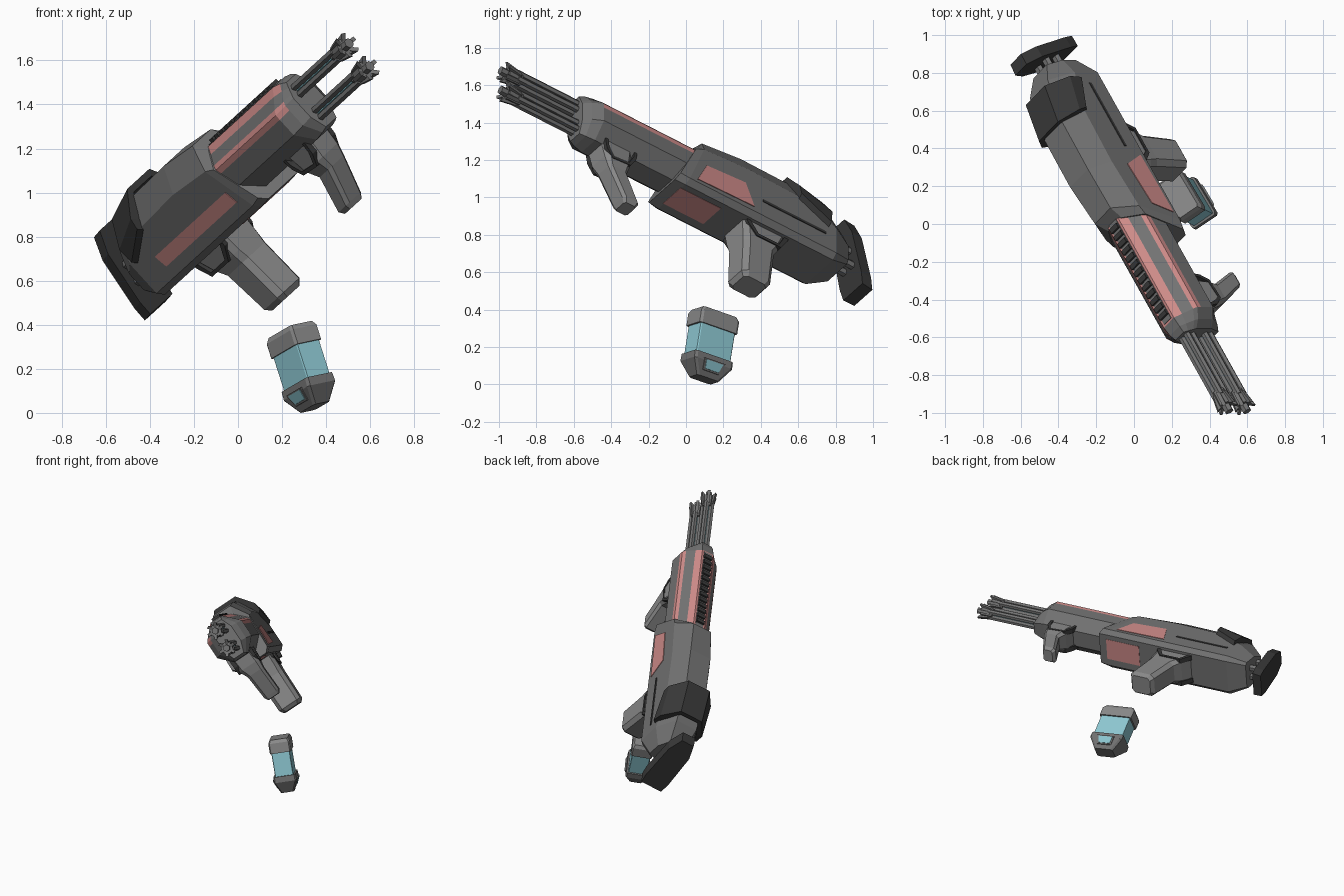
import bpy, bmesh, math
from mathutils import Vector, Matrix

if "Cube" in bpy.data.objects:
    bpy.data.objects.remove(bpy.data.objects["Cube"])

def mat(name, r, g, b):
    m = bpy.data.materials.new(name)
    m.diffuse_color = (r, g, b, 1)
    m.use_nodes = True
    m.node_tree.nodes["Principled BSDF"].inputs["Base Color"].default_value = m.diffuse_color
    return m

GREY = mat("body_grey", .17, .17, .17)
LIGHT = mat("light_grey", .25, .25, .25)
DARK = mat("dark_grey", .04, .04, .04)
PINK = mat("pink", .62, .26, .25)
TEAL = mat("teal", .27, .58, .65)

def frame(x, z, origin):
    """Matrix whose local x is forward, y left and z up."""
    x = Vector(x).normalized()
    z = Vector(z)
    z = (z - x * z.dot(x)).normalized()
    y = z.cross(x)
    m = Matrix((x, y, z)).transposed().to_4x4()
    m.translation = Vector(origin)
    return m

GUN = frame((.446, -.797, .407), (-.674, 0, .739), (.353, .362, .322))
MAG = frame((.49, -.82, .287), (-.3, .15, .94), (.29, .125, .21))

def loft(name, rings, mats, M=GUN, strip=None):
    """Skin rings of points, capped at both ends; strip picks the material per column and span."""
    bm = bmesh.new()
    vs = [[bm.verts.new(M @ Vector(p)) for p in r] for r in rings]
    n = len(rings[0])
    for j, (r0, r1) in enumerate(zip(vs, vs[1:])):
        for i in range(n):
            f = bm.faces.new((r0[i], r0[(i + 1) % n], r1[(i + 1) % n], r1[i]))
            f.material_index = strip(i, j) if strip else 0
    bm.faces.new(vs[0])
    bm.faces.new(vs[-1])
    bmesh.ops.recalc_face_normals(bm, faces=bm.faces)
    me = bpy.data.meshes.new(name)
    bm.to_mesh(me)
    bm.free()
    for m in mats:
        me.materials.append(m)
    ob = bpy.data.objects.new(name, me)
    bpy.context.collection.objects.link(ob)
    return ob

def mirror_ring(a, half, lean=0):
    """Ring at station a from (half width, height) points, leaning along a with height."""
    h = [(a + lean * (b - half[0][1]), w, b) for w, b in half]
    return h + [(x, -w, b) for x, w, b in reversed(h)]

def box(name, a, w, b, m, M=GUN):
    rect = lambda x: [(x, w[0], b[0]), (x, w[1], b[0]), (x, w[1], b[1]), (x, w[0], b[1])]
    return loft(name, [rect(a[0]), rect(a[1])], [m], M)

def tube(name, a0, a1, w, b, r0, r1, n, m):
    ring = lambda a, r: [(a, w + r * math.cos(2 * math.pi * i / n),
                          b + r * math.sin(2 * math.pi * i / n)) for i in range(n)]
    return loft(name, [ring(a0, r0), ring(a1, r1)], [m])

def side_plate(name, poly, w, t, m):
    s = 1 if w > 0 else -1
    return loft(name, [[(a, w - s * .01, b) for a, b in poly],
                       [(a, w + s * t, b) for a, b in poly]], [m])

def block(a0, a1, hw, b, c=.3, wc=0):
    """Eight-sided horizontal ring with cut corners."""
    m, h, k = (a0 + a1) / 2, (a1 - a0) / 2, 1 - c
    pts = [(1, k), (k, 1), (-k, 1), (-1, k), (-1, -k), (-k, -1), (k, -1), (1, -k)]
    return [(m + h * x, wc + hw * y, b) for x, y in pts]

# Fore body: octagon with pink strips, tapering to a narrow grey nose
fore = [(.06, .675), (.14, .76), (.14, .855), (.14, .882), (.124, .903), (.078, .95), (.045, .985)]
neck = [(.05, .682), (.105, .765), (.105, .858), (.105, .884), (.095, .904), (.066, .944), (.042, .975)]
nose = [(.04, .69), (.068, .77), (.068, .86), (.068, .887), (.06, .905), (.048, .935), (.036, .96)]
loft("fore_body", [mirror_ring(.42, fore), mirror_ring(1.11, fore), mirror_ring(1.165, neck),
                   mirror_ring(1.2, nose)], [GREY, PINK],
     strip=lambda i, j: 1 if i in (2, 3, 5, 6, 7, 9, 10) and (j == 0 or j == 1 and i > 6) else 0)

# Top rail with teeth
box("rail", (.44, 1.1), (-.03, .03), (.97, .989), GREY)
for i in range(13):
    a = .47 + i * .048
    box("rail_tooth", (a, a + .027), (-.03, .03), (.98, 1.004), DARK)

# Main body: station, lean, then bottom, side and top points
body = [(.615, -.45, .625, .115, .66, .145, .89, .06, .975),
        (.55, -.36, .62, .12, .65, .15, .91, .07, 1.035),
        (.15, 0, .62, .12, .65, .15, .93, .08, 1.055),
        (-.18, 0, .62, .12, .65, .15, .92, .08, 1.05),
        (-.44, 0, .62, .12, .65, .15, .83, .08, .98),
        (-.56, 0, .68, .085, .70, .10, .80, .06, .89)]
loft("main_body", [mirror_ring(s[0], [(s[3], s[2]), (s[5], s[4]), (s[5], s[6]), (s[7], s[8])], s[1])
                   for s in body], [GREY])

# Side windows, slot and belly panel
side_plate("window", [(.49, .67), (.43, .80), (.17, .82), (.11, .68)], .15, .004, PINK)
side_plate("side_slot", [(.05, .748), (.05, .764), (-.37, .764), (-.37, .748)], .15, .004, DARK)
side_plate("long_panel", [(.47, .71), (.455, .778), (-.26, .778), (-.245, .71)], -.15, .004, PINK)
box("belly_panel", (.285, .555), (-.07, .085), (.618, .63), PINK)

# Cheek pad: saddle over the back of the body
def saddle(a_top, a_mid, a_low, top, mid, low):
    half = [(a_low, .175, low), (a_mid, .17, mid), (a_top, .085, top)]
    outer = half + [(a, -w, b) for a, w, b in reversed(half)]
    inner = [(a, w * .8, b - .03) for a, w, b in outer]
    return outer + inner[::-1]

front, back = saddle(-.16, -.18, -.19, 1.09, .98, .925), saddle(-.40, -.40, -.39, 1.035, .91, .83)
for i in range(5):   # one wedge per fold of the pad
    idx = (i, i + 1, 10 - i, 11 - i)
    loft("cheek_pad", [[front[k] for k in idx], [back[k] for k in idx]], [DARK])

# Butt plate, leaning forward, on four struts
plate = [(.085, .60), (.095, .67), (.088, .93), (.05, 1.035)]
loft("butt_plate", [mirror_ring(-.665, plate, .22),
                    mirror_ring(-.735, [(w * .94, b - .005) for w, b in plate], .22)], [DARK])
for b in (.75, .84):
    for w in (-.035, .035):
        tube("butt_strut", -.5, -.65, w, b, .024, .024, 6, GREY)

# Grips: lofted cut-corner blocks, top to tip
loft("rear_grip", [block(-.16, .14, .10, .66, .2), block(-.11, .13, .095, .545, .25, .005),
                   block(-.08, .125, .088, .49, .3, .01), block(-.055, .135, .085, .265, .3, .012),
                   block(-.035, .115, .066, .238, .3, .012)], [LIGHT])
loft("fore_grip", [block(.86, 1.07, .08, .70), block(.88, 1.045, .08, .60, .3, .005),
                   block(.90, 1.02, .062, .54, .3, .015), block(.82, .925, .058, .365, .3, .018),
                   block(.835, .91, .044, .34, .3, .018)], [LIGHT])

# Thin dark outlines on both sides of the grip roots
def band(name, path, hw, t=.018):
    mid = sum(a for a, b in path) / len(path)
    inner = [(mid + (a - mid) * .84, b + t) for a, b in path]
    for s in (-1, 1):
        for i in range(len(path) - 1):
            q = [path[i], path[i + 1], inner[i + 1], inner[i]]
            loft(name, [[(a, s * w, b) for a, b in q] for w in (hw - .035, hw)], [DARK])

band("rear_grip_band", [(-.165, .68), (-.15, .61), (-.105, .535), (.06, .535), (.12, .60), (.13, .66)], .106)
band("fore_grip_band", [(.845, .72), (.855, .65), (.89, .595), (1.01, .585), (1.05, .64), (1.06, .70)], .087)

# Twin barrels: teal core, four rods and a pronged muzzle
for zc in (.76, .90):
    tube("barrel_core", 1.1, 1.6, 0, zc, .024, .024, 6, TEAL)
    for k in range(4):
        t = math.pi * (k + .5) / 2
        tube("barrel_rod", 1.1, 1.6, .029 * math.cos(t), zc + .029 * math.sin(t), .019, .019, 6, GREY)
    tube("muzzle", 1.57, 1.66, 0, zc, .038, .042, 8, GREY)
    tube("muzzle_tip", 1.64, 1.7, 0, zc, .024, .024, 6, GREY)
    for k in range(6):
        t = math.pi * k / 3
        c, s = math.cos(t), math.sin(t)
        fin = [(1.57, .025), (1.59, .043), (1.68, .058), (1.66, .025)]
        loft("muzzle_fin", [[(a, r * c - o * s, zc + r * s + o * c) for a, r in fin]
                            for o in (-.01, .01)], [GREY])

# Loose magazine: light cap, teal cell, tapered base with side windows
loft("magazine_cap", [block(-.108, .108, .062, .178, .12), block(-.122, .122, .073, .155, .12),
                      block(-.122, .122, .073, .085, .12)], [LIGHT], MAG)
loft("magazine_cell", [block(-.11, .11, .063, .10, .06), block(-.11, .11, .063, -.09, .06)], [TEAL], MAG)
loft("magazine_base", [block(-.122, .122, .075, -.075, .12), block(-.122, .122, .078, -.115, .12),
                       block(-.07, .07, .045, -.195, .2)], [GREY], MAG)
for s in (-1, 1):
    for name, g, lo, hi, o, m in (("base_window_frame", .066, -.165, -.105, .005, GREY),
                                  ("base_window", .054, -.157, -.112, .008, TEAL)):
        face = lambda z: .078 + (z + .115) * .033 / .08
        pts = [(-g, hi), (g, hi), (g * .8, lo), (-g * .8, lo)]
        loft(name, [[(x, s * (face(z) + d), z) for x, z in pts] for d in (-.008, o)], [m], MAG)
